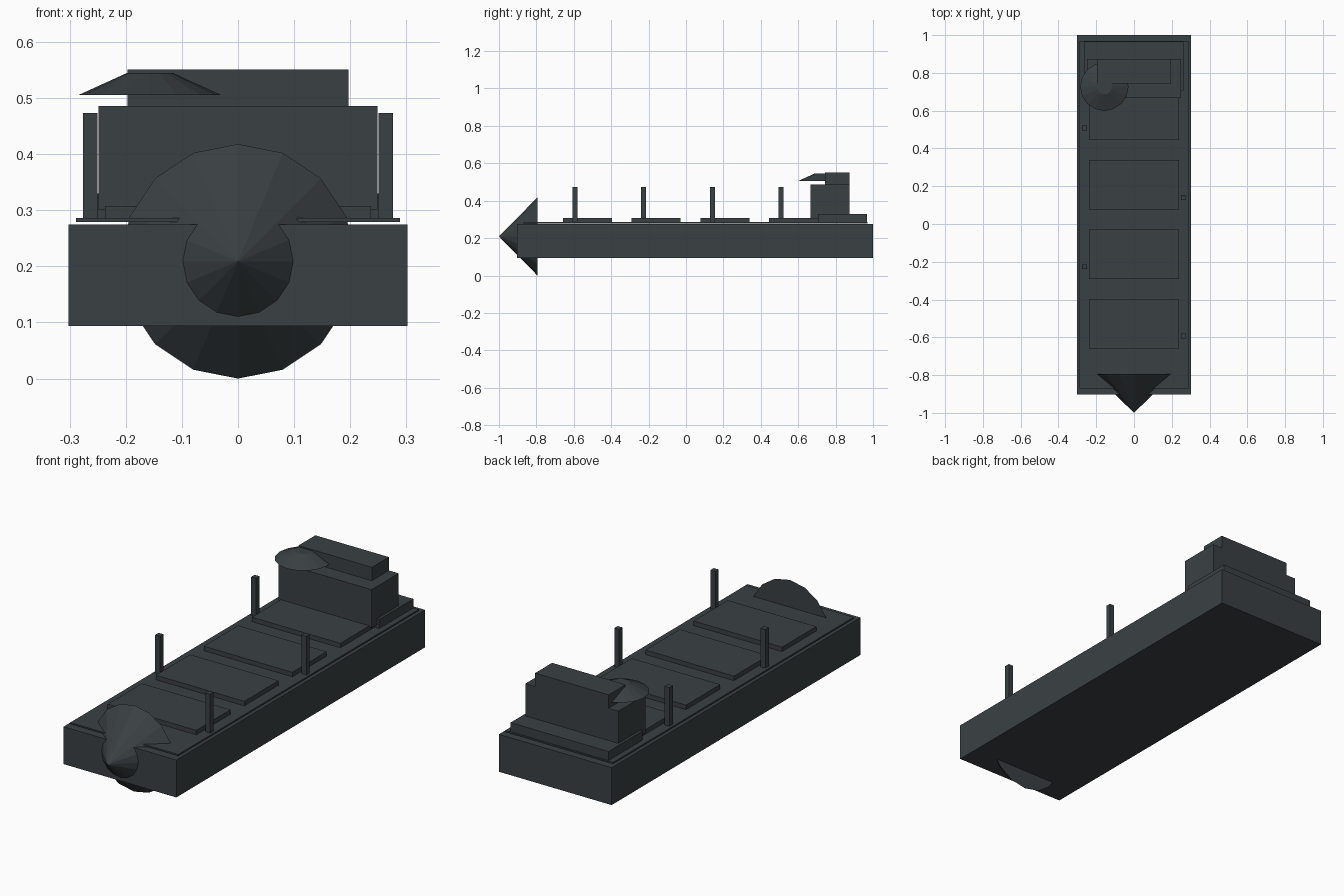
import bpy, bmesh, math
from mathutils import Matrix

if "Cube" in bpy.data.objects:
    bpy.data.objects.remove(bpy.data.objects["Cube"])

steel = bpy.data.materials.new("dark_steel")
steel.diffuse_color = (0.042, 0.051, 0.056, 1)
steel.use_nodes = True
steel.node_tree.nodes["Principled BSDF"].inputs["Base Color"].default_value = steel.diffuse_color


def finish(bm, name):
    mesh = bpy.data.meshes.new(name)
    bm.to_mesh(mesh)
    bm.free()
    mesh.materials.append(steel)
    ob = bpy.data.objects.new(name, mesh)
    bpy.context.collection.objects.link(ob)
    return ob


def box(name, x, y, z):
    """Box from (min, max) ranges."""
    bm = bmesh.new()
    mid = [(a + b) / 2 for a, b in (x, y, z)]
    size = [b - a for a, b in (x, y, z)]
    bmesh.ops.create_cube(bm, size=1, matrix=Matrix.Translation(mid) @ Matrix.Diagonal((*size, 1)))
    return finish(bm, name)


def cone(name, centre, r1, r2, depth, rot_x=0, sides=16):
    bm = bmesh.new()
    bmesh.ops.create_cone(bm, cap_ends=True, segments=sides, radius1=r1, radius2=r2, depth=depth,
                          matrix=Matrix.Translation(centre) @ Matrix.Rotation(rot_x, 4, 'X'))
    bmesh.ops.remove_doubles(bm, verts=bm.verts, dist=1e-6)
    return finish(bm, name)


# Hull, bow cone and deck plate
box("hull", (-0.302, 0.302), (-0.903, 1.0), (0.094, 0.275))
cone("bow", (0, -0.897, 0.209), 0.209, 0, 0.206, math.pi / 2)
box("deck", (-0.289, 0.289), (-0.87, 0.97), (0.279, 0.286))

# Cargo hatches with a crane post beside each, alternating sides
for i in range(4):
    y = -0.527 + 0.3675 * i
    box(f"hatch_{i + 1}", (-0.237, 0.237), (y - 0.131, y + 0.131), (0.285, 0.308))
    px, py = (0.263 if i % 2 == 0 else -0.263), y - 0.067
    box(f"crane_post_{i + 1}", (px - 0.013, px + 0.013), (py - 0.013, py + 0.013), (0.286, 0.473))

# Stern superstructure
box("house_base", (-0.262, 0.262), (0.706, 0.967), (0.284, 0.33))
box("deck_house", (-0.249, 0.249), (0.666, 0.873), (0.301, 0.486))
box("bridge", (-0.197, 0.197), (0.743, 0.873), (0.486, 0.551))

# Tapered funnel cap on the port side
cone("funnel_cap", (-0.157, 0.727, 0.525), 0.128, 0.04, 0.04)
